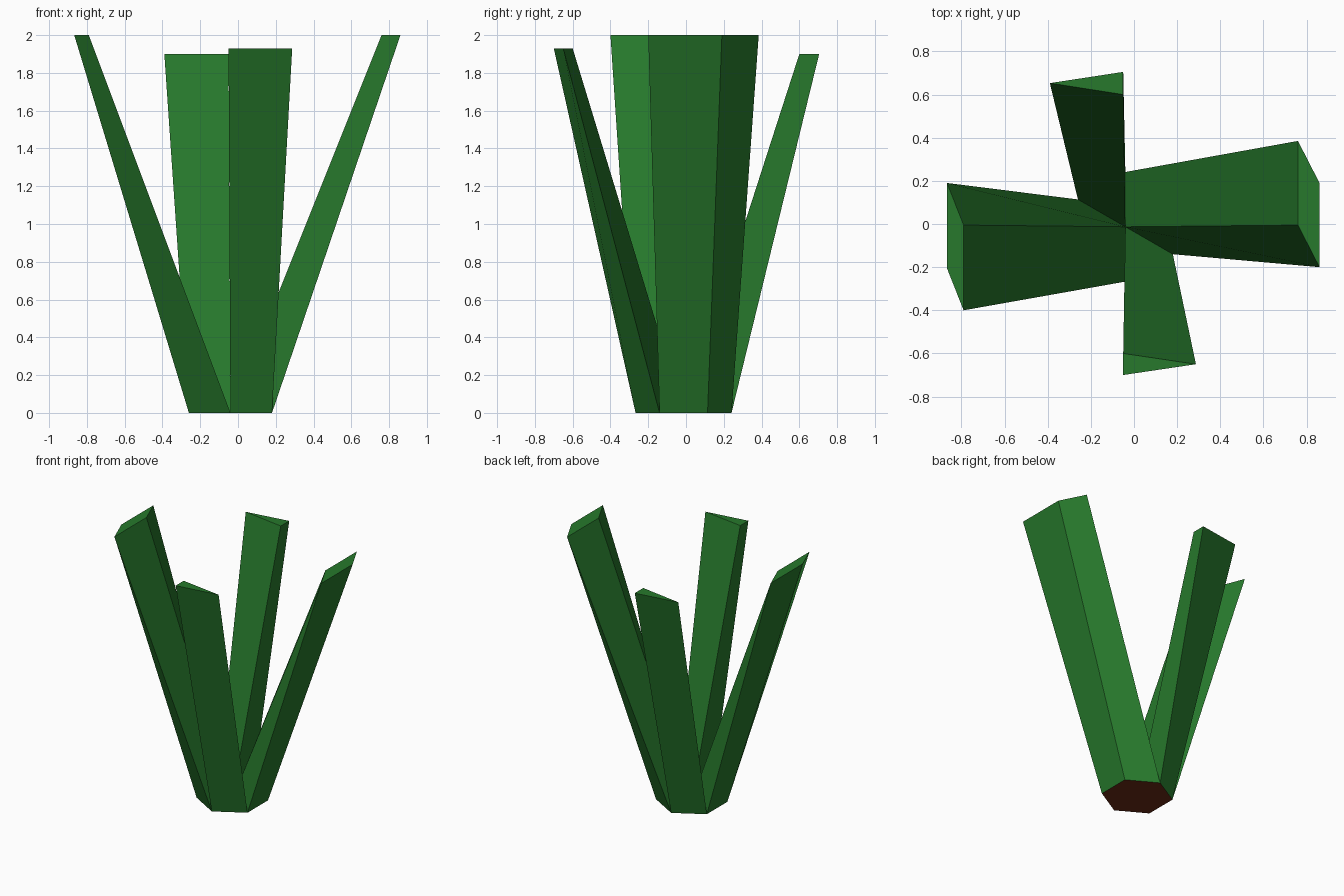
import bpy, math

if "Cube" in bpy.data.objects:
    bpy.data.objects.remove(bpy.data.objects["Cube"])


def material(name, color):
    m = bpy.data.materials.new(name)
    m.diffuse_color = color
    m.use_nodes = True
    m.node_tree.nodes["Principled BSDF"].inputs["Base Color"].default_value = m.diffuse_color
    return m


green = material("leaf_green", (0.02, 0.19, 0.025, 1))
brown = material("root_brown", (0.15, 0.025, 0.008, 1))


def add_mesh(name, verts, faces, mat):
    me = bpy.data.meshes.new(name)
    me.from_pydata(verts, [], faces)
    me.materials.append(mat)
    ob = bpy.data.objects.new(name, me)
    bpy.context.collection.objects.link(ob)
    return ob


# Shared hexagonal foot: corner 0 points to the back, then counter-clockwise
CX, CY, R = -0.04, -0.013, 0.254
centre = (CX, CY)
hexa = [(CX - R * math.sin(math.radians(60 * i)),
         CY + R * math.cos(math.radians(60 * i))) for i in range(6)]


def leaf(name, corners, top, z):
    """Loft from the foot centre plus hexagon corners up to a flat tip."""
    base = [centre] + [hexa[c] for c in corners]
    n = len(base)
    verts = [(x, y, 0) for x, y in base] + [(x, y, z) for x, y in top]
    faces = [(i, (i + 1) % n, (i + 1) % n + n, i + n) for i in range(n)]
    faces.append(tuple(range(n, 2 * n)))
    add_mesh(name, verts, faces, green)


# Two wide leaves with four-sided tips
leaf("right_leaf", (4, 5, 0),
     [(0.76, -0.005), (0.86, -0.2), (0.86, 0.19), (0.76, 0.385)], 2.0)
leaf("left_leaf", (1, 2, 3),
     [(-0.79, -0.005), (-0.867, 0.19), (-0.867, -0.205), (-0.79, -0.4)], 2.0)

# Two narrow leaves with triangular tips
leaf("front_leaf", (3, 4),
     [(-0.05, -0.6), (-0.05, -0.7), (0.287, -0.65)], 1.93)
leaf("back_leaf", (0, 1),
     [(-0.05, 0.6), (-0.05, 0.705), (-0.39, 0.653)], 1.9)

# Brown underside, facing down
add_mesh("root_base", [(x, y, 0) for x, y in hexa], [tuple(reversed(range(6)))], brown)
